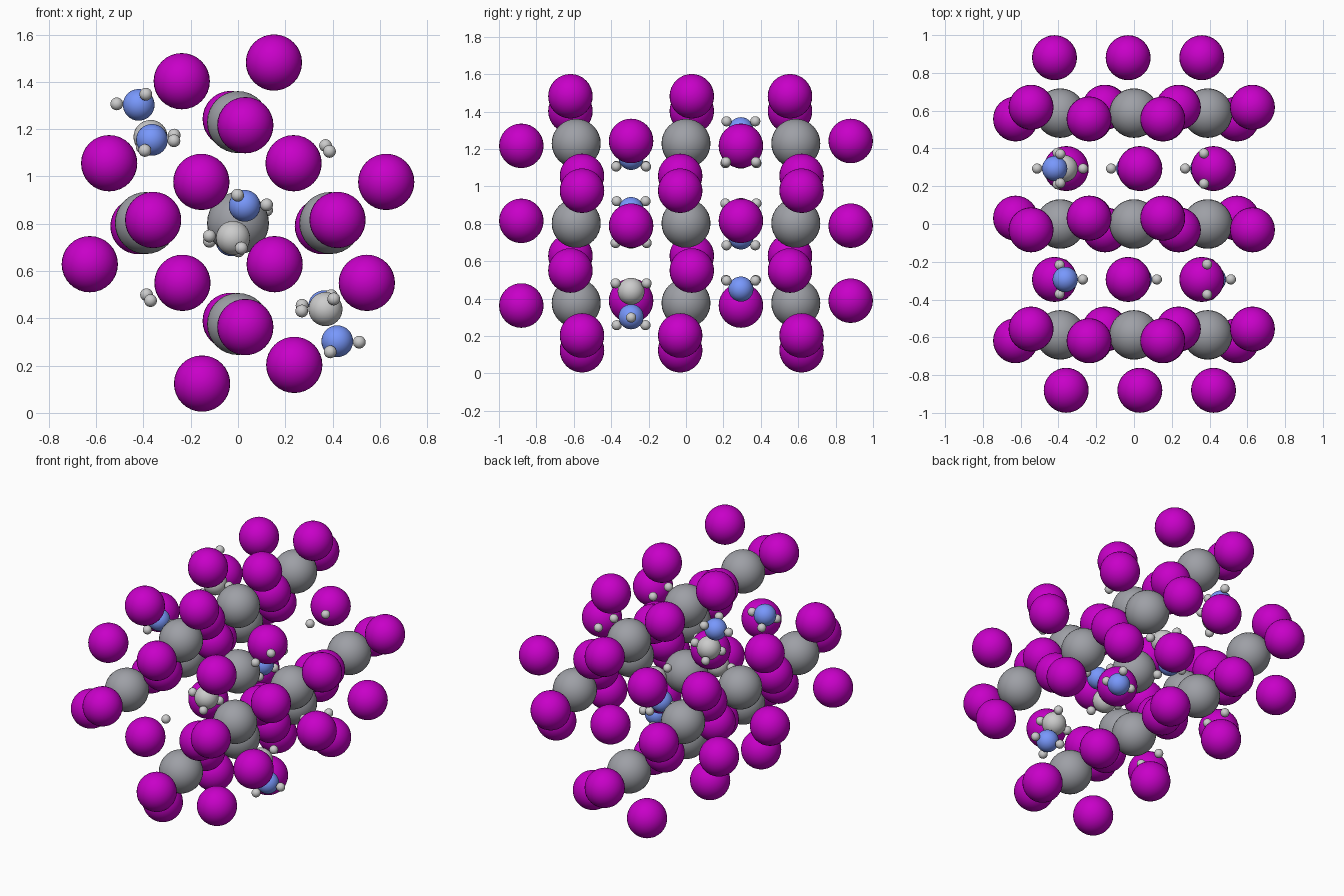
import bpy, bmesh
from mathutils import Matrix

if "Cube" in bpy.data.objects:
    bpy.data.objects.remove(bpy.data.objects["Cube"])

ZC = 0.803            # height of the inversion centre
HX, HZ = 0.39, 0.427  # half cell in x and z
LY = 0.587            # layer spacing in y
AY = LY / 2           # height of the sites between layers


def atoms(name, centres, radius, color, segs=32):
    """One object holding a smooth sphere at each centre (z relative to ZC)."""
    bm = bmesh.new()
    for x, y, z in centres:
        bmesh.ops.create_uvsphere(bm, u_segments=segs, v_segments=segs // 2, radius=radius,
                                  matrix=Matrix.Translation((x, y, z + ZC)))
    for f in bm.faces:
        f.smooth = True
    me = bpy.data.meshes.new(name)
    bm.to_mesh(me)
    bm.free()
    mat = bpy.data.materials.new(name + "_color")
    mat.diffuse_color = (*color, 1)
    mat.use_nodes = True
    mat.node_tree.nodes["Principled BSDF"].inputs["Base Color"].default_value = mat.diffuse_color
    me.materials.append(mat)
    ob = bpy.data.objects.new(name, me)
    bpy.context.collection.objects.link(ob)


def with_inverse(pts):
    return pts + [(-x, -y, -z) for x, y, z in pts]


# Metal columns and the single central metal atom
columns = [(0, HZ), (0, -HZ), (-HX, 0), (HX, 0)]
metal = [(x, y, z) for x, z in columns for y in (-LY, 0, LY)] + [(0, 0, 0)]

# Bridging atoms above and below each metal, tilting alternately
bridge = []
for x, z in columns:
    tilt_z = 0.013 if z == 0 else -0.013
    for i, y in enumerate((-3 * AY, -AY, AY, 3 * AY)):
        s = 1 if i % 2 == 0 else -1
        bridge.append((x + s * 0.031, y, z + s * tilt_z))

# In-plane atoms: (x, z, y shift sign), repeated on the three layers
plane = [(-0.238, 0.600, 1), (0.152, 0.679, 1), (-0.545, 0.253, -1), (-0.155, 0.174, -1),
         (0.235, 0.253, -1), (0.627, 0.174, -1)]
plane += [(-x, -z, -s) for x, z, s in plane]
in_plane = [(x, y + s * k * 0.031, z) for x, z, s in plane
            for y, k in ((-LY, -1), (0, 1), (LY, -1))]

# Small molecules between the layers
nitrogen, carbon, hydrogen = [], [], []


def nitrogen_group(x, y, z, sx, sz):
    nitrogen.append((x, y, z))
    hydrogen.append((x + sx * 0.093, y, z + sz * 0.004))
    hydrogen.extend((x - sx * 0.03, y + d, z + sz * 0.045) for d in (-0.077, 0.077))


def carbon_group(x, y, z, sx, sz):
    carbon.append((x, y, z))
    hydrogen.append((x - sx * 0.1, y, z + sz * 0.008))
    hydrogen.extend((x + sx * 0.035, y + d, z - sz * 0.043) for d in (-0.083, 0.083))


nitrogen_group(-0.42, AY, 0.50, -1, 1)      # upper left, whole
carbon_group(-0.37, AY, 0.364, -1, 1)
nitrogen_group(0.028, -AY, 0.073, 1, 1)     # centre, whole
carbon_group(-0.021, -AY, -0.063, 1, 1)
nitrogen_group(-0.364, -AY, 0.352, 1, -1)   # upper left, cut at the cell edge
for d in (-0.08, 0.08):                     # upper right, loose end atoms
    hydrogen.append((0.37, AY + d, 0.328))
    hydrogen.append((0.387, -AY + d, 0.303))

atoms("metal_atoms", metal, 0.131, (0.341, 0.349, 0.38))
atoms("iodine_bridge_atoms", bridge, 0.119, (0.58, 0.0, 0.58))
atoms("iodine_plane_atoms", in_plane, 0.119, (0.58, 0.0, 0.58))
atoms("nitrogen_atoms", with_inverse(nitrogen), 0.067, (0.188, 0.314, 0.973))
atoms("carbon_atoms", with_inverse(carbon), 0.072, (0.565, 0.565, 0.565))
atoms("hydrogen_atoms", with_inverse(hydrogen), 0.027, (0.8, 0.8, 0.8), 24)
